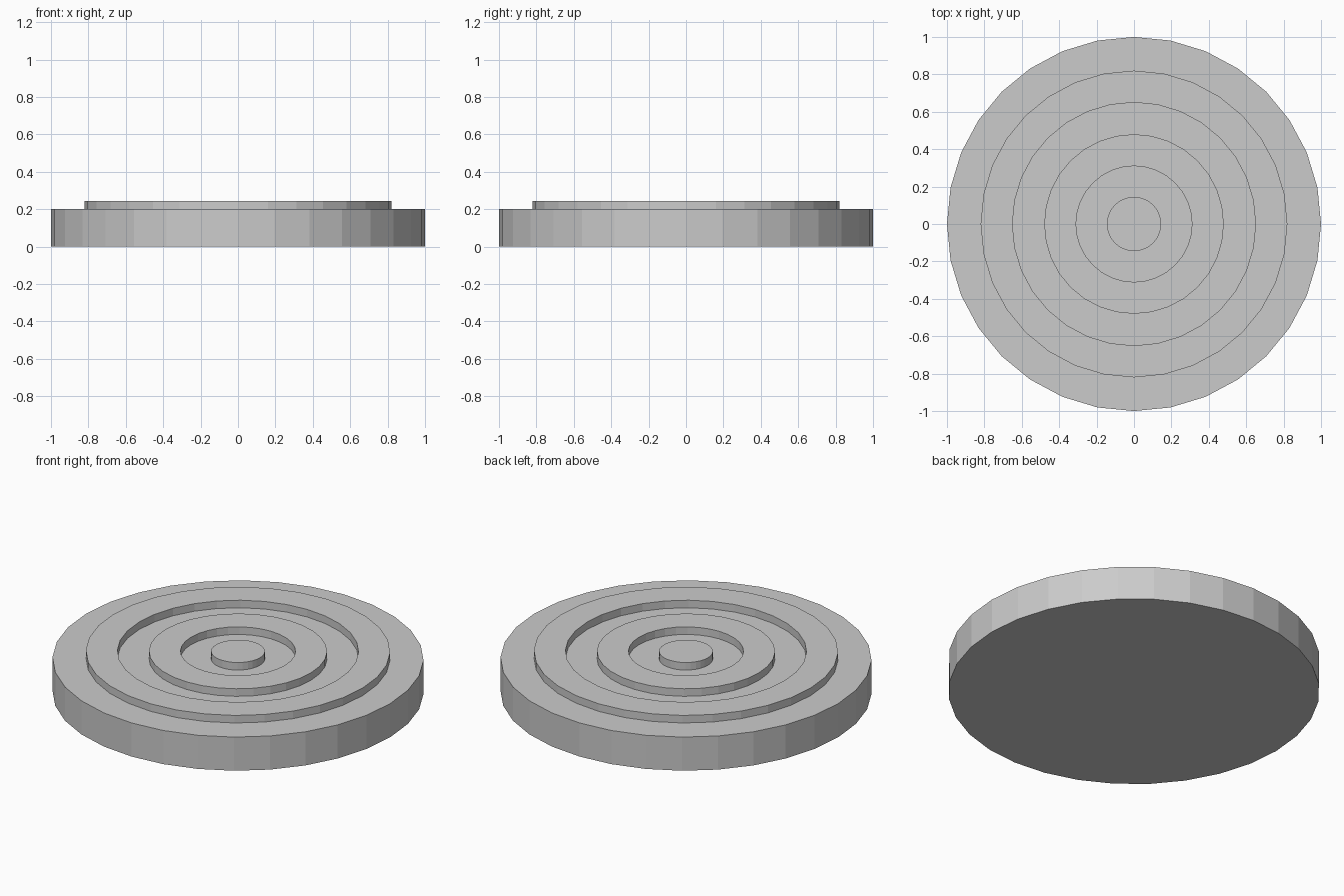
import bpy, bmesh
from math import cos, sin, tau

if "Cube" in bpy.data.objects:
    bpy.data.objects.remove(bpy.data.objects["Cube"])

SIDES = 32
BASE_TOP = 0.2
RIDGE_TOP = 0.245


def make_object(name, bm):
    bmesh.ops.recalc_face_normals(bm, faces=bm.faces)
    mesh = bpy.data.meshes.new(name)
    bm.to_mesh(mesh)
    bm.free()
    obj = bpy.data.objects.new(name, mesh)
    bpy.context.collection.objects.link(obj)
    return obj


def circle(bm, radius, z):
    return [bm.verts.new((radius * cos(tau * i / SIDES), radius * sin(tau * i / SIDES), z))
            for i in range(SIDES)]


def bridge(bm, a, b):
    for i in range(SIDES):
        j = (i + 1) % SIDES
        bm.faces.new((a[i], a[j], b[j], b[i]))


def disc(name, radius, z0, z1, closed_bottom=True):
    bm = bmesh.new()
    low, high = circle(bm, radius, z0), circle(bm, radius, z1)
    bridge(bm, low, high)
    bm.faces.new(high)
    if closed_bottom:
        bm.faces.new(low[::-1])
    return make_object(name, bm)


def ridge(name, outer, inner, z0, z1):
    bm = bmesh.new()
    loops = [circle(bm, r, z) for r, z in ((outer, z0), (outer, z1), (inner, z1), (inner, z0))]
    for a, b in zip(loops, loops[1:]):
        bridge(bm, a, b)
    return make_object(name, bm)


# Round base plate
disc("base_plate", 1.0, 0, BASE_TOP)

# Concentric raised ridges, open where they rest on the plate
ridge("outer_ridge", 0.82, 0.65, BASE_TOP, RIDGE_TOP)
ridge("inner_ridge", 0.48, 0.31, BASE_TOP, RIDGE_TOP)

# Raised centre button
disc("centre_button", 0.145, BASE_TOP, RIDGE_TOP, closed_bottom=False)
